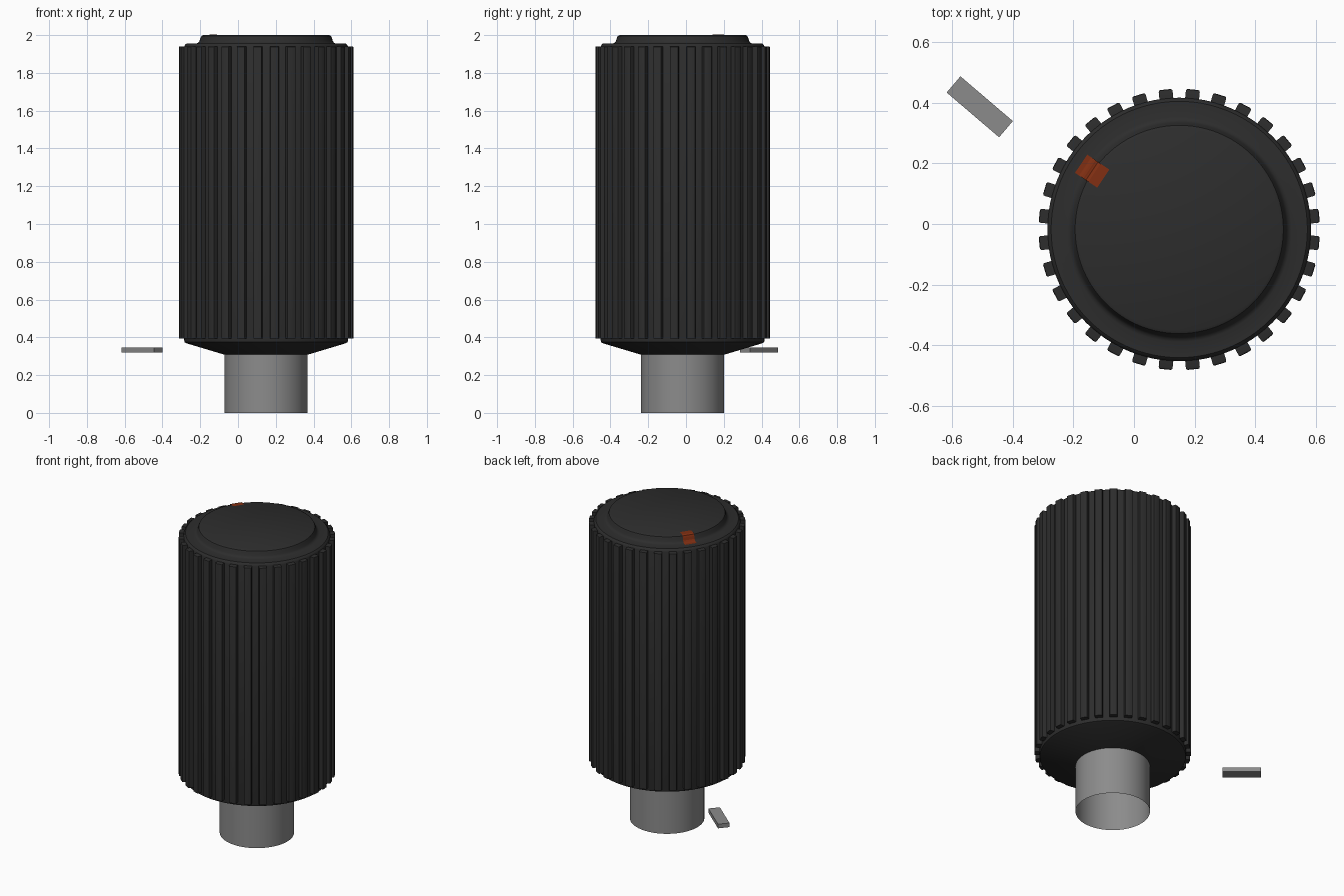
import bpy, bmesh, math
from mathutils import Matrix, Vector

if "Cube" in bpy.data.objects:
    bpy.data.objects.remove(bpy.data.objects["Cube"])

CX, CY = 0.149, -0.018          # knob axis
R_OUT, R_BODY = 0.463, 0.434


def material(name, col):
    m = bpy.data.materials.new(name)
    m.diffuse_color = (*col, 1)
    m.use_nodes = True
    m.node_tree.nodes["Principled BSDF"].inputs["Base Color"].default_value = m.diffuse_color
    return m


black = material("black rubber", (0.026, 0.026, 0.026))
grey = material("grey metal", (0.26, 0.26, 0.26))
orange = material("orange paint", (0.22, 0.028, 0.006))


def make(name, bm, mat, loc, smooth=None):
    me = bpy.data.meshes.new(name)
    bm.to_mesh(me)
    bm.free()
    me.materials.append(mat)
    ob = bpy.data.objects.new(name, me)
    bpy.context.collection.objects.link(ob)
    ob.location = loc
    if smooth:
        bpy.ops.object.select_all(action='DESELECT')
        ob.select_set(True)
        bpy.context.view_layer.objects.active = ob
        bpy.ops.object.shade_smooth_by_angle(angle=math.radians(smooth))
    return ob


def lathe(profile, n=96):
    """Spin (radius, z) points, listed bottom to top, round the z axis."""
    bm = bmesh.new()
    rings = []
    for r, z in profile:
        rings.append([bm.verts.new((r * math.cos(2 * math.pi * i / n),
                                    r * math.sin(2 * math.pi * i / n), z)) for i in range(n)])
    for a, b in zip(rings, rings[1:]):
        for i in range(n):
            j = (i + 1) % n
            bm.faces.new((a[i], a[j], b[j], b[i]))
    return bm, rings


# knob body: conical underside, straight wall, raised cap
top = [(0.43, 1.948), (0.422, 1.955), (0.37, 1.955), (0.36, 1.959),
       (0.353, 1.968), (0.348, 1.985), (0.343, 1.995), (0.333, 2.0)]
bm, rings = lathe([(0.22, 0.308), (0.24, 0.314), (0.42, 0.368), (0.431, 0.374),
                   (R_BODY, 0.385), (R_BODY, 1.938)] + top)
bm.faces.new(rings[-1])
make("knob_body", bm, black, (CX, CY, 0), 35)

# grip ribs: 32 bars with bevelled outer edges
bm = bmesh.new()
COUNT, WIDTH, Z0, Z1, R_IN = 32, 0.046, 0.395, 1.94, 0.42
for k in range(COUNT):
    turn = Matrix.Rotation(2 * math.pi * (k + 0.5) / COUNT, 4, 'Z')
    size = Matrix.Diagonal((R_OUT - R_IN, WIDTH, Z1 - Z0, 1))
    place = Matrix.Translation(((R_OUT + R_IN) / 2, 0, (Z0 + Z1) / 2))
    vs = bmesh.ops.create_cube(bm, size=1, matrix=place @ size)["verts"]
    edges = {e for v in vs for e in v.link_edges
             if all(w.co.x > R_OUT - 0.001 for w in e.verts)
             and any(w.co.z > 1 for w in e.verts)}
    res = bmesh.ops.bevel(bm, geom=list(edges), offset=0.006, segments=2,
                          profile=0.5, affect='EDGES')
    part = {v for v in vs if v.is_valid} | set(res["verts"])
    bmesh.ops.transform(bm, matrix=turn, verts=list(part))
make("grip_ribs", bm, black, (CX, CY, 0), 35)

# open tubular shaft
bm, rings = lathe([(0.22, 0), (0.22, 0.32)])
make("shaft", bm, grey, (CX, CY, 0), 35)

# orange pointer mark draped over the cap edge
bm = bmesh.new()
path = [(0.386, 1.955)] + top[2:] + [(0.298, 2.0)]
rows = []
for r, z in path:
    rows.append([bm.verts.new((r + 0.003, y, z + 0.003)) for y in (-0.036, 0.036)])
for a, b in zip(rows, rows[1:]):
    bm.faces.new((a[0], a[1], b[1], b[0]))
bmesh.ops.rotate(bm, verts=bm.verts, cent=(0, 0, 0),
                 matrix=Matrix.Rotation(math.radians(146.2), 3, 'Z'))
make("pointer_mark", bm, orange, (CX, CY, 0))

# small loose locating tab
bm = bmesh.new()
bmesh.ops.create_cube(bm, size=1, matrix=Matrix.Rotation(math.radians(-40.5), 4, 'Z')
                      @ Matrix.Diagonal((0.227, 0.07, 0.027, 1)))
make("locating_tab", bm, grey, (-0.508, 0.386, 0.332))
